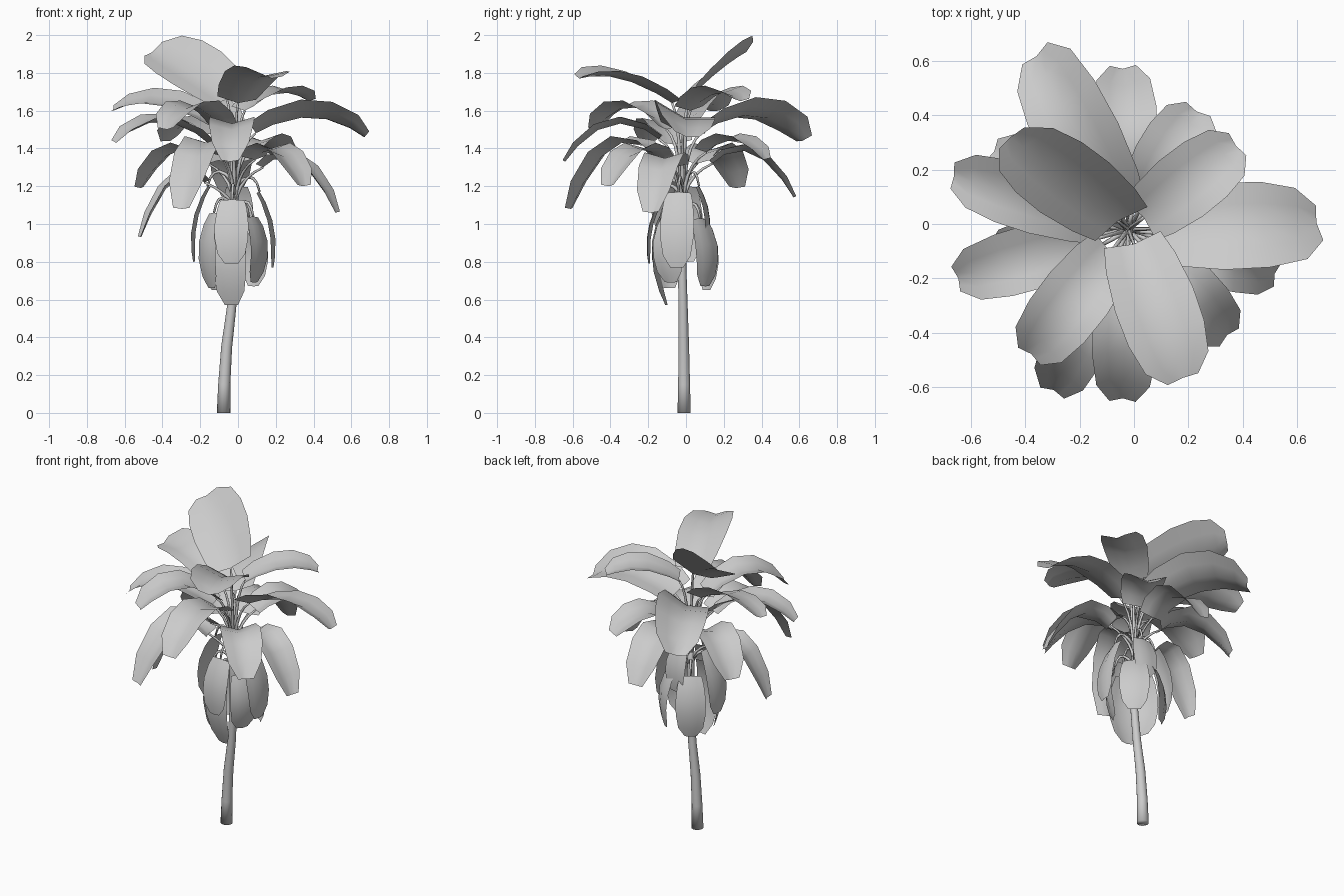
import bpy, bmesh
from math import radians, sin, cos
from mathutils import Vector

cube = bpy.data.objects.get("Cube")
if cube:
    bpy.data.objects.remove(cube)

grey = bpy.data.materials.new("plain grey")
grey.use_nodes = True
colour = (0.6, 0.6, 0.6, 1)
grey.diffuse_color = colour
grey.node_tree.nodes["Principled BSDF"].inputs["Base Color"].default_value = colour

CROWN = Vector((-0.02, -0.02, 0))
UP = Vector((0, 0, 1))


def finish(bm, name):
    mesh = bpy.data.meshes.new(name)
    bm.to_mesh(mesh)
    bm.free()
    mesh.materials.append(grey)
    mesh.shade_smooth()
    obj = bpy.data.objects.new(name, mesh)
    bpy.context.collection.objects.link(obj)
    return obj


def skin(bm, rows, closed=False):
    """Join neighbouring rows of points with quads."""
    verts = [[bm.verts.new(p) for p in row] for row in rows]
    for a, b in zip(verts, verts[1:]):
        n = len(a)
        for i in range(n if closed else n - 1):
            j = (i + 1) % n
            bm.faces.new((a[i], a[j], b[j], b[i]))
    return verts


def tube(name, points, radii, sides):
    bm = bmesh.new()
    rows = []
    for i, (p, r) in enumerate(zip(points, radii)):
        along = points[min(i + 1, len(points) - 1)] - points[max(i - 1, 0)]
        turn = UP.rotation_difference(along)
        ring = [Vector((r * cos(radians(360 * k / sides)),
                        r * sin(radians(360 * k / sides)), 0)) for k in range(sides)]
        rows.append([p + turn @ q for q in ring])
    verts = skin(bm, rows, closed=True)
    bm.faces.new(verts[0][::-1])
    bm.faces.new(verts[-1])
    return finish(bm, name)


def bezier(a, b, c, t):
    return a * (1 - t) ** 2 + b * 2 * t * (1 - t) + c * t * t


# Blade outline: position along the midrib and share of the half width
OUTLINE = [(0, 0.72), (0.15, 0.88), (0.4, 1), (0.64, 0.98), (0.86, 0.82), (1, 0.4)]


def blade(name, base, ctrl, tip, side, half, fold, roll):
    """Arched leaf with a crease along the midrib."""
    bm = bmesh.new()
    rows = []
    for t, share in OUTLINE:
        mid = bezier(base, ctrl, tip, t)
        tangent = ((ctrl - base) * (1 - t) + (tip - ctrl) * t).normalized()
        normal = side.cross(tangent)
        row = []
        for s in (-1, -0.5, 0, 0.5, 1):
            w = s * share * half
            row.append(mid + side * w + normal * (abs(w) * fold + w * roll))
        rows.append(row)
    skin(bm, rows)
    return finish(bm, name)


def stalk(name, start, ctrl, end):
    pts = [bezier(start, ctrl, end, i / 5) for i in range(6)]
    tube(name, pts, [0.012, 0.01, 0.009, 0.008, 0.007, 0.006], 5)


def polar(direction, r, z):
    return CROWN + direction * r + UP * z


# Trunk
trunk_points = [Vector(p) for p in (
    (-0.076, -0.01, 0), (-0.073, -0.01, 0.15), (-0.06, -0.012, 0.35),
    (-0.035, -0.015, 0.55), (-0.02, -0.02, 0.75), (-0.02, -0.02, 1), (-0.025, -0.02, 1.25))]
tube("trunk", trunk_points, [0.036, 0.032, 0.029, 0.025, 0.023, 0.022, 0.016], 14)

# Crown leaves: heading, reach, base height, arch height, tip height, half width, roll
crown_leaves = [
    (142, 0.55, 1.66, 1.84, 1.91, 0.15, 0.65),
    (-70, 0.58, 1.64, 1.83, 1.77, 0.15, 0.1),
    (38, 0.50, 1.60, 1.76, 1.65, 0.13, 0),
    (163, 0.67, 1.52, 1.72, 1.60, 0.12, 0.35),
    (-128, 0.58, 1.50, 1.74, 1.50, 0.13, 0),
    (118, 0.72, 1.48, 1.69, 1.44, 0.15, 0.35),
    (2, 0.69, 1.48, 1.66, 1.46, 0.16, 0.3),
    (-92, 0.62, 1.45, 1.66, 1.33, 0.12, 0),
    (-164, 0.65, 1.42, 1.66, 1.43, 0.12, 0.1),
    (60, 0.50, 1.38, 1.52, 1.34, 0.13, 0),
    (92, 0.59, 1.32, 1.52, 1.14, 0.12, 0),
    (-47, 0.53, 1.34, 1.50, 1.20, 0.12, 0),
    (-115, 0.65, 1.36, 1.60, 1.08, 0.12, 0),
    (-17, 0.56, 1.30, 1.48, 1.06, 0.11, 0),
    (150, 0.57, 1.32, 1.52, 1.19, 0.12, 0),
    (-170, 0.50, 1.22, 1.40, 0.93, 0.10, 0),
]
for n, (heading, reach, low, arch, end, half, roll) in enumerate(crown_leaves, 1):
    out = Vector((cos(radians(heading)), sin(radians(heading)), 0))
    start = min(0.05 + 0.35 * (1.66 - low), 0.16)
    base = polar(out, start, low)
    blade(f"crown_leaf_{n}", base, polar(out, reach * 0.62, arch),
          polar(out, reach, end), out.cross(UP), half, 0.3, roll)
    root = polar(out, 0.006, 1.08 + 0.3 * (low - 1.22))
    stalk(f"crown_stalk_{n}", root, polar(out, 0.02, low - 0.06), base)

# Withered leaves hanging round the trunk:
# heading, reach, top, bottom, half width, share of the reach at the tip
hanging_leaves = [
    (172, 0.22, 1.20, 0.80, 0.08, 1),
    (-150, 0.19, 1.06, 0.66, 0.09, 0.75),
    (-95, 0.18, 1.13, 0.79, 0.09, 1),
    (-30, 0.18, 1.04, 0.69, 0.09, 0.7),
    (-8, 0.21, 1.17, 0.77, 0.09, 1),
    (-100, 0.18, 1.03, 0.57, 0.09, 0.5),
    (125, 0.19, 1.03, 0.65, 0.09, 0.85),
    (80, 0.14, 1.20, 0.92, 0.08, 1),
    (50, 0.19, 1.03, 0.67, 0.09, 0.85),
]
for n, (heading, reach, top, bottom, half, tuck) in enumerate(hanging_leaves, 1):
    out = Vector((cos(radians(heading)), sin(radians(heading)), 0))
    base = polar(out, reach * 0.65, top)
    blade(f"hanging_leaf_{n}", base, polar(out, reach * 1.2, top * 0.55 + bottom * 0.45),
          polar(out, reach * tuck, bottom), out.cross(UP), half, -0.15, 0)
    stalk(f"hanging_stalk_{n}", polar(out, 0.01, top + 0.03),
          polar(out, reach * 0.5, top + 0.14), base)
